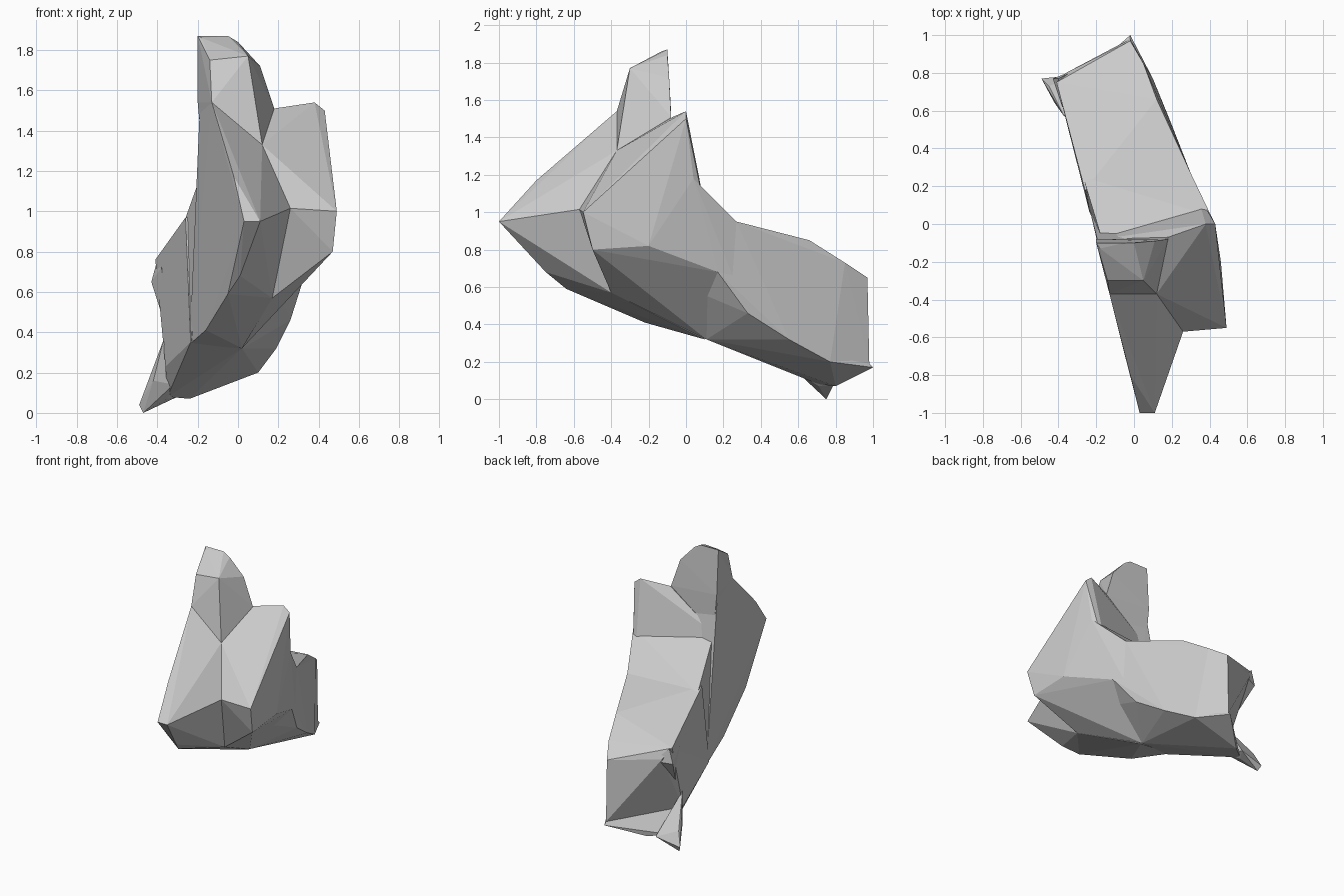
import bpy, bmesh


def chunk(name, pts):
    """Flat-faceted stone chunk: the convex hull of a few corner points."""
    bm = bmesh.new()
    for p in pts:
        bm.verts.new(p)
    res = bmesh.ops.convex_hull(bm, input=bm.verts[:])
    junk = {g for g in res["geom_interior"] + res["geom_unused"]
            if isinstance(g, bmesh.types.BMVert)}
    bmesh.ops.delete(bm, geom=list(junk), context='VERTS')
    bmesh.ops.recalc_face_normals(bm, faces=bm.faces[:])
    me = bpy.data.meshes.new(name)
    bm.to_mesh(me)
    bm.free()
    ob = bpy.data.objects.new(name, me)
    bpy.context.collection.objects.link(ob)
    return ob


# Pointed nose and left wall
rock = chunk("rock", [
    (.03, -1, .95), (.11, -1, .95), (.26, -.57, 1.015),
    (-.02, -.8, 1.17), (-.06, -.65, 1.27), (-.09, -.48, 1.41),
    (-.13, -.37, 1.54), (.12, -.37, 1.33), (-.19, -.1, 1.5), (.1, -.1, 1.45),
    (-.18, -.08, 1.2), (.01, -.75, .68), (-.05, -.64, .59), (.17, -.4, .57),
    (-.16, -.22, .41), (-.24, .1, .34), (.02, .1, .32)])

# Broad right shoulder with its undercut belly
shoulder = chunk("shoulder", [
    (.26, -.57, 1.015), (.49, -.55, 1.0), (.12, -.37, 1.33), (.18, -.07, 1.51),
    (.38, 0, 1.54), (.43, 0, 1.50), (.41, .04, 1.18), (-.17, -.08, 1.25),
    (.47, -.5, .80), (.46, -.2, .82), (.33, .17, .68), (.17, -.4, .57),
    (.02, .11, .32), (-.1, -.2, .5)])

# Left spire
spire = chunk("spire", [
    (-.14, -.3, 1.75), (.05, -.3, 1.77), (-.2, -.1, 1.87), (-.18, -.13, 1.86),
    (-.05, -.1, 1.87), (0, -.1, 1.84), (.11, -.09, 1.72), (.18, -.08, 1.51),
    (.12, -.37, 1.33), (-.13, -.37, 1.54),
    (-.2, -.08, 1.54), (-.17, -.08, 1.22), (.1, -.08, 1.25)])

# Sloping neck behind the ridge
neck = chunk("neck", [
    (-.17, -.08, 1.22), (.41, .04, 1.18), (.30, .27, .95), (-.27, .25, .94),
    (.2, 0, .6), (.33, .17, .68), (.26, .33, .46), (-.23, .05, .36),
    (.02, .11, .32), (-.28, .25, .3)])

# Long rear shelf, its end undercut on the left
shelf = chunk("shelf", [
    (-.26, .18, .97), (.30, .27, .95), (.33, .17, .68), (.12, .66, .85),
    (-.33, .45, .84), (-.41, .75, .76), (-.36, .8, .68), (.05, .85, .73),
    (-.02, .97, .65), (-.02, .98, .19), (-.36, .55, .23),
    (.10, .77, .20), (.19, .55, .32), (.26, .33, .46),
    (-.235, .06, .35), (.02, .11, .32)])

# Thin base lip flaring out under the end
base = chunk("base", [
    (-.02, 1, .17), (-.02, .97, .2), (-.36, .55, .23), (-.35, .71, .08),
    (-.24, .8, .07), (.10, .77, .20), (.19, .55, .32), (-.235, .06, .35),
    (.02, .11, .32)])

# Rear left corner flake and low toe
flake = chunk("flake", [
    (-.43, .77, .65), (-.40, .77, .76), (-.38, .62, .72), (-.30, .82, .66),
    (-.36, .63, .43), (-.33, .6, .5)])
toe = chunk("toe", [
    (-.49, .77, .04), (-.47, .75, 0), (-.45, .73, .14), (-.42, .64, .16),
    (-.37, .57, .36), (-.35, .71, .07), (-.30, .79, .08), (-.32, .6, .14)])

# Fuse the chunks into one solid rock
parts = (shoulder, spire, neck, shelf, base, flake, toe)
for part in parts:
    mod = rock.modifiers.new("union_" + part.name, 'BOOLEAN')
    mod.operation = 'UNION'
    mod.solver = 'EXACT'
    mod.object = part
dg = bpy.context.evaluated_depsgraph_get()
fused = bpy.data.meshes.new_from_object(rock.evaluated_get(dg))
rock.modifiers.clear()
rock.data = fused
for part in parts:
    bpy.data.objects.remove(part, do_unlink=True)
